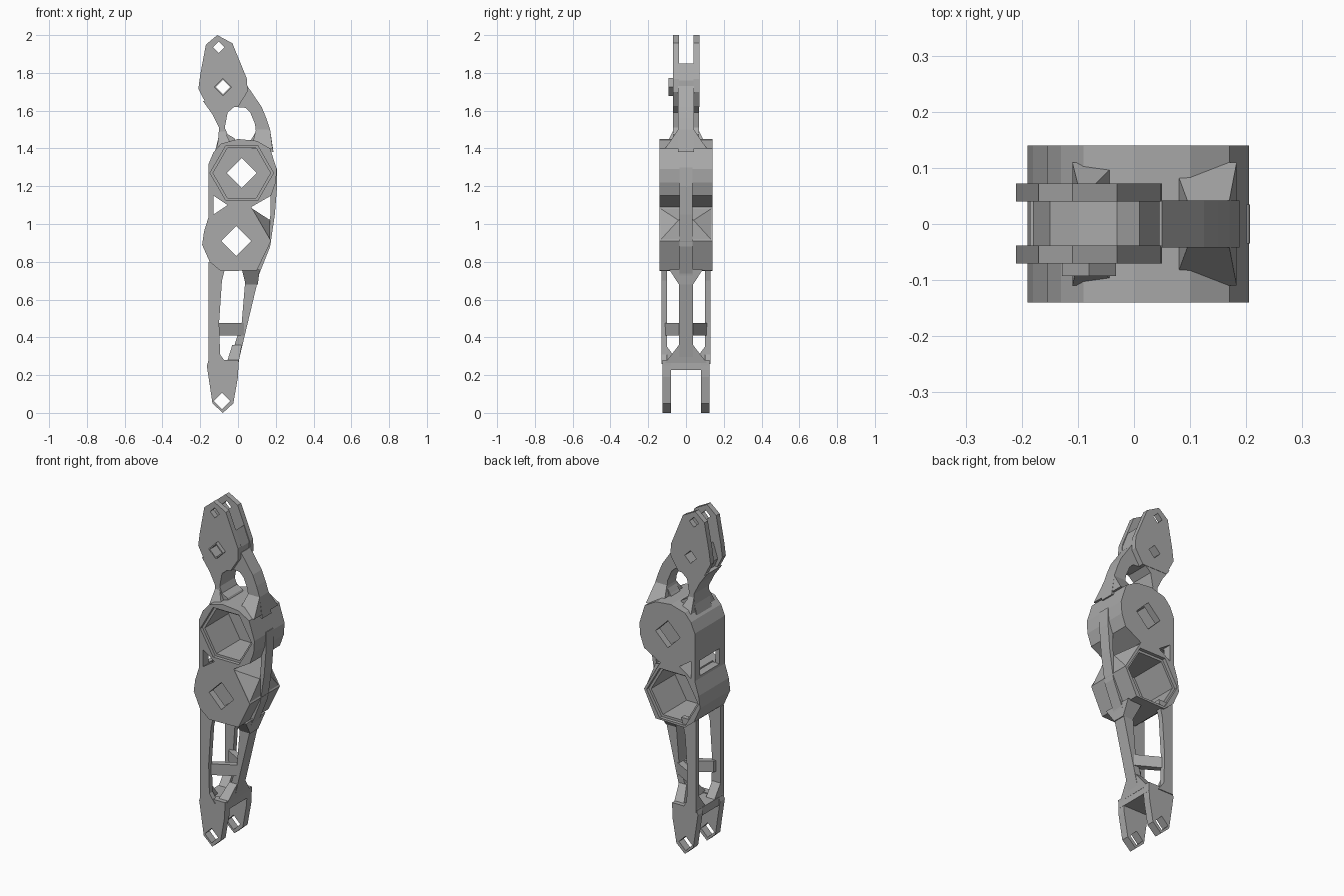
import bpy, bmesh, math
from mathutils import Vector

cube = bpy.data.objects.get("Cube")
if cube:
    bpy.data.objects.remove(cube, do_unlink=True)

grey = bpy.data.materials.new("plain grey")
grey.use_nodes = True
grey.diffuse_color = (0.4, 0.4, 0.4, 1)
grey.node_tree.nodes["Principled BSDF"].inputs["Base Color"].default_value = (0.4, 0.4, 0.4, 1)


def finish(name, bm):
    bmesh.ops.recalc_face_normals(bm, faces=bm.faces)
    mesh = bpy.data.meshes.new(name)
    bm.to_mesh(mesh)
    bm.free()
    mesh.materials.append(grey)
    ob = bpy.data.objects.new(name, mesh)
    bpy.context.collection.objects.link(ob)
    return ob


def prism(name, outline, y0, y1):
    """Extrude an (x, z) outline from y0 to y1."""
    bm = bmesh.new()
    face = bm.faces.new([bm.verts.new((x, y0, z)) for x, z in outline])
    new = bmesh.ops.extrude_face_region(bm, geom=[face])["geom"]
    bmesh.ops.translate(bm, vec=(0, y1 - y0, 0),
                        verts=[v for v in new if isinstance(v, bmesh.types.BMVert)])
    return finish(name, bm)


def hull(name, points):
    bm = bmesh.new()
    for p in points:
        bm.verts.new(p)
    bmesh.ops.convex_hull(bm, input=bm.verts)
    return finish(name, bm)


def flare(name, x0, x1, x2, x3, z0, z1, w0, w1):
    """Tapered web: width w0 at z0, width w1 at z1."""
    return hull(name, [(x, s * w, z) for s in (-1, 1)
                       for x, z, w in ((x0, z0, w0), (x1, z0, w0), (x2, z1, w1), (x3, z1, w1))])


def ngon(cx, cz, r, sides):
    return [(cx + r * math.cos(2 * math.pi * i / sides),
             cz + r * math.sin(2 * math.pi * i / sides)) for i in range(sides)]


def box(x0, x1, z0, z1):
    return [(x0, z0), (x1, z0), (x1, z1), (x0, z1)]


def cut(ob, outline, y0, y1):
    cutter = prism("cutter", outline, y0, y1)
    cutter.hide_render = True
    mod = ob.modifiers.new("cut", "BOOLEAN")
    mod.operation, mod.solver, mod.object = "DIFFERENCE", "EXACT", cutter
    bpy.context.view_layer.update()
    deps = bpy.context.evaluated_depsgraph_get()
    mesh = bpy.data.meshes.new_from_object(ob.evaluated_get(deps))
    ob.modifiers.clear()
    ob.data = mesh
    bpy.data.objects.remove(cutter, do_unlink=True)


# Twin hub body
W = 0.14
hub = prism("hub_body", [
    (-0.155, 1.32), (-0.13, 1.38), (-0.09, 1.425), (0, 1.45), (0.1, 1.44), (0.17, 1.4),
    (0.205, 1.29), (0.2, 1.22), (0.175, 1.15), (0.07, 1.09), (0.175, 0.91), (0.1, 0.755),
    (-0.09, 0.75), (-0.15, 0.8), (-0.19, 0.89), (-0.18, 0.96), (-0.155, 1.04)], -W, W)
# Hexagonal sockets: the upper opens to the front, the lower to the back
for cx, cz, side in ((0.02, 1.27, -1), (-0.01, 0.91, 1)):
    for radius, floor in ((0.168, 0.12), (0.152, -0.1)):
        ends = sorted((side * floor, side * 0.2))
        cut(hub, ngon(cx, cz, radius, 6), *ends)
    cut(hub, ngon(cx, cz, 0.08, 4), -0.2, 0.2)
# Triangular side opening and the window behind it
cut(hub, [(-0.13, 1.15), (-0.055, 1.1), (-0.13, 1.05)], -0.2, 0.2)
cut(hub, box(-0.2, -0.11, 1.055, 1.145), -0.09, 0.09)

# Sloped shoulder beside the lower hub
hull("hub_shoulder", [(0.07, -W, 1.085), (0.17, -W, 0.91), (0.17, -0.04, 1.02),
                      (0.17, 0.04, 1.02), (0.07, W, 1.085), (0.17, W, 0.91)])
# Narrow rib linking the hubs
prism("side_rib", [(0.205, 1.3), (0.207, 1.2), (0.195, 1.05), (0.17, 0.88), (0.11, 0.73),
                   (0.08, 0.77), (0.15, 0.92), (0.172, 1.05), (0.175, 1.3)], -0.035, 0.035)

# Upper neck limbs
prism("neck_outer_limb", [
    (0.188, 1.38), (0.17, 1.5), (0.15, 1.56), (0.125, 1.62), (0.05, 1.73), (-0.02, 1.7),
    (-0.02, 1.62), (0.04, 1.615), (0.065, 1.59), (0.09, 1.53), (0.095, 1.49),
    (0.075, 1.455), (0.05, 1.42)], -0.042, 0.042)
prism("neck_inner_limb", [
    (-0.12, 1.39), (-0.105, 1.45), (-0.1, 1.51), (-0.135, 1.58), (-0.185, 1.65),
    (0.0, 1.66), (-0.02, 1.62), (-0.055, 1.59), (-0.07, 1.51), (-0.055, 1.475),
    (-0.02, 1.455), (0.0, 1.42)], -0.07, 0.07)
flare("neck_outer_flare", 0.07, 0.183, 0.095, 0.17, 1.4, 1.5, 0.11, 0.042)
flare("neck_inner_flare", -0.11, -0.03, -0.1, -0.07, 1.41, 1.49, 0.11, 0.07)

# Head: two cheek plates over a hollowed core
cheek = [(-0.11, 2), (-0.03, 1.957), (0.048, 1.767), (0.05, 1.7), (0, 1.62), (-0.16, 1.62),
         (-0.21, 1.715), (-0.2, 1.79), (-0.17, 1.95)]
for name, y0, y1 in (("front", -0.07, -0.038), ("back", 0.04, 0.072)):
    plate = prism(name + "_cheek_plate", cheek, y0, y1)
    cut(plate, ngon(-0.102, 1.935, 0.03, 4), -0.2, 0.2)
    cut(plate, ngon(-0.08, 1.725, 0.038, 4), -0.2, 0.2)
core = prism("head_core", [(0.01, 1.85), (0.045, 1.76), (0.045, 1.7), (0, 1.63), (-0.15, 1.63),
                           (-0.18, 1.7), (-0.15, 1.79), (-0.1, 1.78), (-0.03, 1.8)], -0.045, 0.045)
cut(core, ngon(-0.08, 1.725, 0.038, 4), -0.2, 0.2)
boss = prism("pivot_boss", ngon(-0.08, 1.725, 0.048, 4), -0.093, -0.06)
cut(boss, ngon(-0.08, 1.725, 0.038, 4), -0.2, 0.2)

# Lower leg: two straight struts and one slanted spine
prism("leg_spine", [(0.12, 0.77), (0.105, 0.7), (0.0, 0.26), (-0.05, 0.26), (0.02, 0.48),
                    (0.04, 0.72), (0.02, 0.77)], -0.037, 0.037)
flare("spine_top_flare", 0.04, 0.105, 0.02, 0.115, 0.68, 0.76, 0.037, 0.09)
flare("spine_foot_flare", -0.06, 0.003, -0.03, 0.02, 0.265, 0.36, 0.11, 0.037)

fork = [(-0.165, 0.25), (-0.155, 0.28), (0.003, 0.28), (0, 0.19), (-0.025, 0.05),
        (-0.08, 0.0), (-0.135, 0.05)]
for name, s in (("front", -1), ("back", 1)):
    y0, y1 = sorted((s * 0.1, s * 0.13))
    prism(name + "_leg_strut", [(-0.155, 0.8), (-0.155, 0.26), (-0.06, 0.26), (-0.095, 0.31),
                                (-0.1, 0.48), (-0.085, 0.7), (-0.06, 0.8)], y0, y1)
    # Crossbar from strut to spine
    hull(name + "_crossbar", [(x, s * y, z) for z in (0.41, 0.475) for x, y in
                              ((-0.13, 0.127), (-0.12, 0.085), (0.035, 0.035), (0.035, -0.01))])
    # Fork tine with a pin hole
    y0, y1 = sorted((s * 0.08, s * 0.125))
    tine = prism(name + "_fork_tine", fork, y0, y1)
    cut(tine, ngon(-0.085, 0.063, 0.043, 4), -0.2, 0.2)
    # Gusset inside the strut foot
    hull(name + "_foot_gusset", [(x, s * y, z) for x in (-0.155, -0.1)
                                 for y, z in ((0.1, 0.35), (0.04, 0.27), (0.12, 0.27))])
prism("fork_bridge", box(-0.158, 0.002, 0.228, 0.275), -0.124, 0.124)
